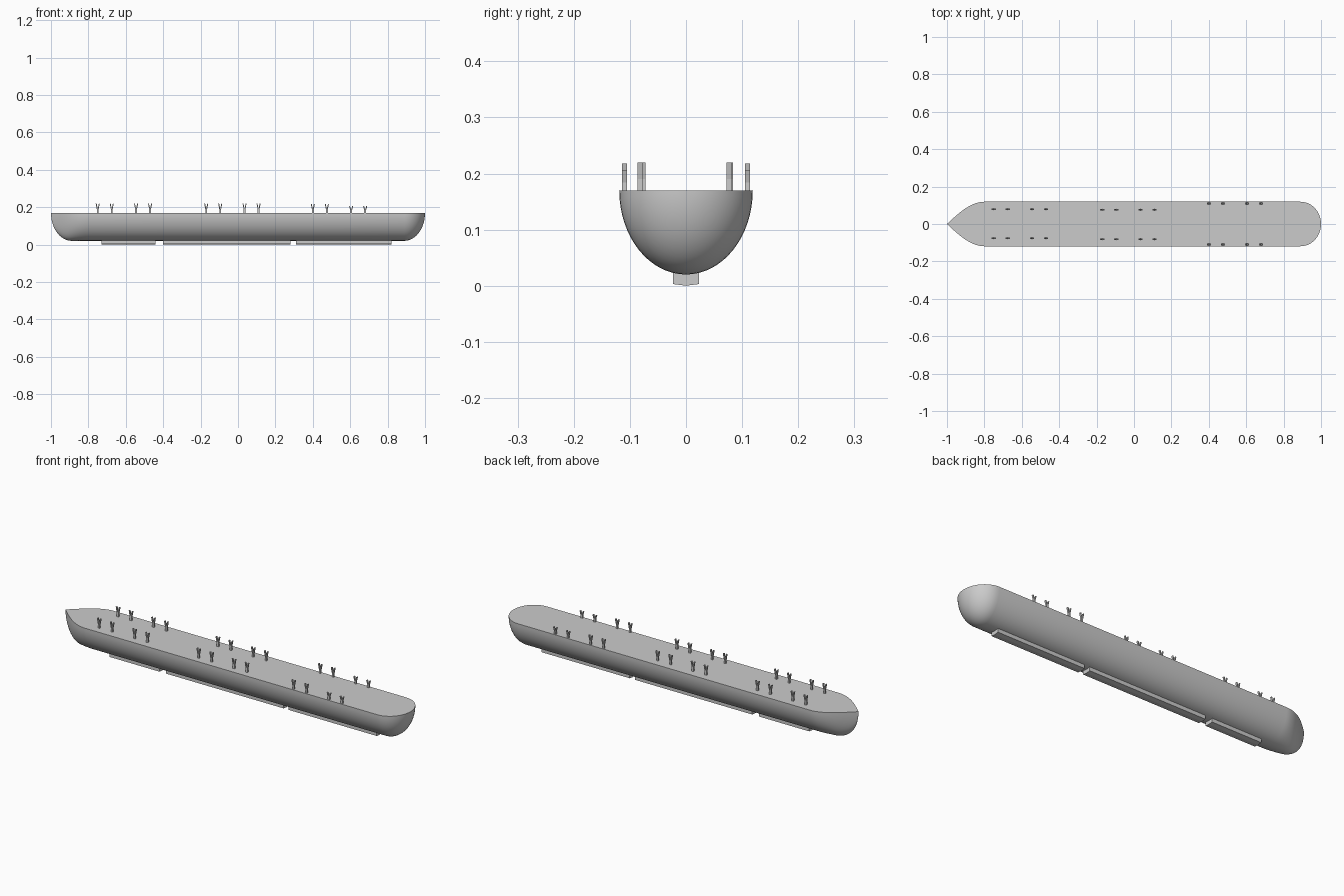
import bpy, bmesh, math

if "Cube" in bpy.data.objects:
    bpy.data.objects.remove(bpy.data.objects["Cube"])

HALF_W, DEPTH, DECK = 0.119, 0.15, 0.17
BOW_END, STERN_START, ROUND = -0.8, 0.89, 0.11

grey = bpy.data.materials.new("light_grey")
grey.diffuse_color = (0.6, 0.6, 0.6, 1)
grey.use_nodes = True
grey.node_tree.nodes["Principled BSDF"].inputs["Base Color"].default_value = grey.diffuse_color


def finish(name, bm, smooth=False):
    bmesh.ops.recalc_face_normals(bm, faces=bm.faces)
    me = bpy.data.meshes.new(name)
    bm.to_mesh(me)
    bm.free()
    me.materials.append(grey)
    ob = bpy.data.objects.new(name, me)
    bpy.context.collection.objects.link(ob)
    if smooth:
        bpy.ops.object.select_all(action='DESELECT')
        bpy.context.view_layer.objects.active = ob
        ob.select_set(True)
        bpy.ops.object.shade_smooth_by_angle(angle=math.radians(35))
    return ob


def half_width(x):
    if x < BOW_END:                       # pointed bow
        return HALF_W * math.sin(math.pi / 2 * (x + 1) / (BOW_END + 1))
    if x > STERN_START:                   # round stern
        return HALF_W * math.sqrt(max(0, 1 - ((x - STERN_START) / ROUND) ** 2))
    return HALF_W


def depth(x):
    over = max(0, abs(x) - (1 - ROUND)) / ROUND
    return DEPTH * math.sqrt(max(0, 1 - over ** 2))


# Hull: half-ellipse sections lofted from bow to stern, closed by a flat deck
N, M = 12, 32
arc = [math.sin(math.pi / 2 * i / N) for i in range(N + 1)]
xs = [-(1 - ROUND) - ROUND * a for a in reversed(arc)]
xs += [-0.87, -0.85, -0.83, -0.815, -0.8, -0.4, 0, 0.4]
xs += [STERN_START + ROUND * a for a in arc]
bm = bmesh.new()
rows = []
for x in xs:
    w, d = half_width(x), depth(x)
    rows.append([bm.verts.new((x, -w * math.cos(math.pi * j / M),
                               DECK - d * math.sin(math.pi * j / M)))
                 for j in range(M + 1)])
for a, b in zip(rows, rows[1:]):
    for j in range(M):
        bm.faces.new((a[j], a[j + 1], b[j + 1], b[j]))
    bm.faces.new((a[M], a[0], b[0], b[M]))
bmesh.ops.remove_doubles(bm, verts=bm.verts, dist=1e-5)
finish("hull", bm, smooth=True)


def prism(name, profile, direction):
    """Extrude a closed outline along a direction."""
    bm = bmesh.new()
    face = bm.faces.new([bm.verts.new(p) for p in profile])
    new = bmesh.ops.extrude_face_region(bm, geom=[face])["geom"]
    bmesh.ops.translate(bm, vec=direction,
                        verts=[v for v in new if isinstance(v, bmesh.types.BMVert)])
    return finish(name, bm)


# Keel strips with a slightly peaked underside
for i, (x0, x1) in enumerate([(-0.73, -0.44), (-0.40, 0.28), (0.31, 0.82)]):
    outline = [(-0.023, 0.026), (-0.023, 0.003), (0, 0), (0.023, 0.003), (0.023, 0.026)]
    prism(f"keel_strip_{i}", [(x0, y, z) for y, z in outline], (x1 - x0, 0, 0))

# Forked mooring posts in pairs along both deck edges
FORK = [(-0.005, -0.05), (0.005, -0.05), (0.005, 0.4), (0.011, 1), (0.006, 1),
        (0, 0.42), (-0.006, 1), (-0.011, 1), (-0.005, 0.4)]
GROUPS = [((-0.75, -0.675, -0.545, -0.47), (0.079, -0.077), 0.050),
          ((-0.17, -0.095, 0.035, 0.11), (0.077, -0.082), 0.050),
          ((0.40, 0.475), (0.110, -0.110), 0.048),
          ((0.605, 0.68), (0.110, -0.110), 0.036)]
THICK = 0.009
for g, (px, py, h) in enumerate(GROUPS):
    for y in py:
        for k, x in enumerate(px):
            side = "back" if y > 0 else "front"
            prism(f"mooring_post_{g}_{side}_{k}",
                  [(x + u, y - THICK / 2, DECK + h * v) for u, v in FORK],
                  (0, THICK, 0))
